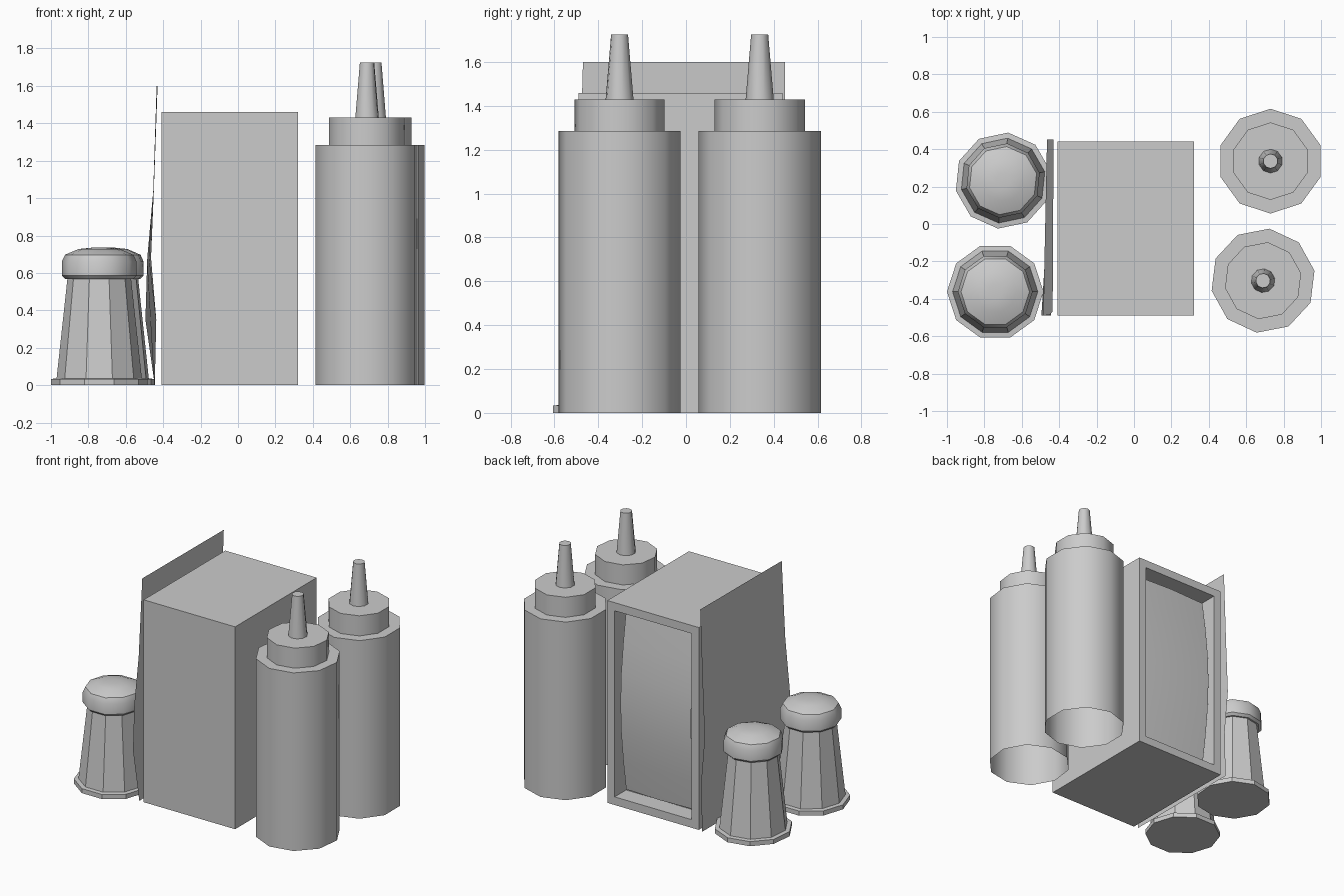
import bpy, bmesh
from math import cos, sin, radians, pi
from mathutils import Vector

if "Cube" in bpy.data.objects:
    bpy.data.objects.remove(bpy.data.objects["Cube"])


def finish(name, bm, smooth=None, normals=True):
    if normals:
        bmesh.ops.recalc_face_normals(bm, faces=bm.faces)
    mesh = bpy.data.meshes.new(name)
    bm.to_mesh(mesh)
    bm.free()
    if smooth:
        mesh.shade_smooth()
        mesh.set_sharp_from_angle(angle=radians(smooth))
    obj = bpy.data.objects.new(name, mesh)
    bpy.context.collection.objects.link(obj)
    return obj


def lathe(name, profile, centre, turn, smooth=None, cap_bottom=True, sides=10):
    """Stack polygon rings (radius, z), upwards; last ring is capped."""
    bm = bmesh.new()
    rings = []
    for r, z in profile:
        ring = []
        for i in range(sides):
            a = radians(turn) + 2 * pi * i / sides
            ring.append(bm.verts.new((centre[0] + r * cos(a), centre[1] + r * sin(a), z)))
        rings.append(ring)
    for lo, hi in zip(rings, rings[1:]):
        for i in range(sides):
            j = (i + 1) % sides
            bm.faces.new((lo[i], lo[j], hi[j], hi[i]))
    bm.faces.new(rings[-1])
    if cap_bottom:
        bm.faces.new(rings[0][::-1])
    return finish(name, bm, smooth, normals=False)


def grid_sheet(name, columns, smooth):
    """Skin a surface across columns of points."""
    bm = bmesh.new()
    vs = [[bm.verts.new(p) for p in col] for col in columns]
    for a, b in zip(vs, vs[1:]):
        for i in range(len(a) - 1):
            bm.faces.new((a[i], b[i], b[i + 1], a[i + 1]))
    return finish(name, bm, smooth, normals=False)


# Squeeze bottles: open-bottomed body, collar and nozzle
bottle = [(0.28, 0), (0.28, 1.285), (0.207, 1.285), (0.207, 1.43),
          (0.064, 1.43), (0.039, 1.725)]
lathe("squeeze_bottle_back", bottle, (0.73, 0.336), 18, 40, cap_bottom=False)
lathe("squeeze_bottle_front", bottle, (0.69, -0.303), 11, 40, cap_bottom=False)

# Shakers: faceted glass with foot, smooth domed lid
glass = [(0.258, 0), (0.258, 0.033), (0.228, 0.036), (0.17, 0.57)]
lid = [(0.183, 0.568), (0.2, 0.585), (0.2, 0.66), (0.183, 0.697), (0.11, 0.728), (0.04, 0.735)]
for tag, centre, turn in (("back", (-0.70, 0.232), 12), ("front", (-0.742, -0.362), 0)):
    lathe("shaker_glass_" + tag, glass, centre, turn)
    lathe("shaker_lid_" + tag, lid, centre, turn, 40)

# Napkin dispenser: box with a recessed opening in the back face
X0, X1, Y0, Y1, H = -0.41, 0.32, -0.49, 0.44, 1.46
bm = bmesh.new()
bmesh.ops.create_cube(bm, size=1)
for v in bm.verts:
    v.co = Vector((X0 if v.co.x < 0 else X1, Y0 if v.co.y < 0 else Y1, 0 if v.co.z < 0 else H))
bmesh.ops.recalc_face_normals(bm, faces=bm.faces)
back = [f for f in bm.faces if f.normal.y > 0.9]
bmesh.ops.inset_region(bm, faces=back, thickness=0.083)
new = bmesh.ops.extrude_discrete_faces(bm, faces=back)["faces"]
for v in new[0].verts:
    v.co.y -= 0.13
finish("napkin_dispenser", bm)

# Napkin stack bulging in the opening, with a centre fold
M = 0.084
rows = [i / 6 for i in range(7)]
cols = []
for x, extra in ((X1 - M, 0), (-0.035, 0.012), (X0 + M, 0)):
    cols.append([(x, Y1 - 0.095 + extra + 0.065 * sin(pi * t), M + t * (H - 2 * M)) for t in rows])
grid_sheet("napkins", cols, 30)

# Menu card leaning on the left side, lower front corner bent outwards
heights = [0.0, 0.35, 0.68, 1.04, 1.6]
front_x = [-0.445, -0.495, -0.485, -0.453, -0.435]
back_x = [-0.445, -0.437, -0.465, -0.45, -0.43]
front_y = [-0.49, -0.49, -0.49, -0.485, -0.47]
cols = []
for s in (0, 0.5, 1):
    cols.append([(fx + (bx - fx) * s, fy + (0.452 - fy) * s, z)
                 for fx, bx, fy, z in zip(front_x, back_x, front_y, heights)][::-1])
grid_sheet("menu_card", cols, 30)
